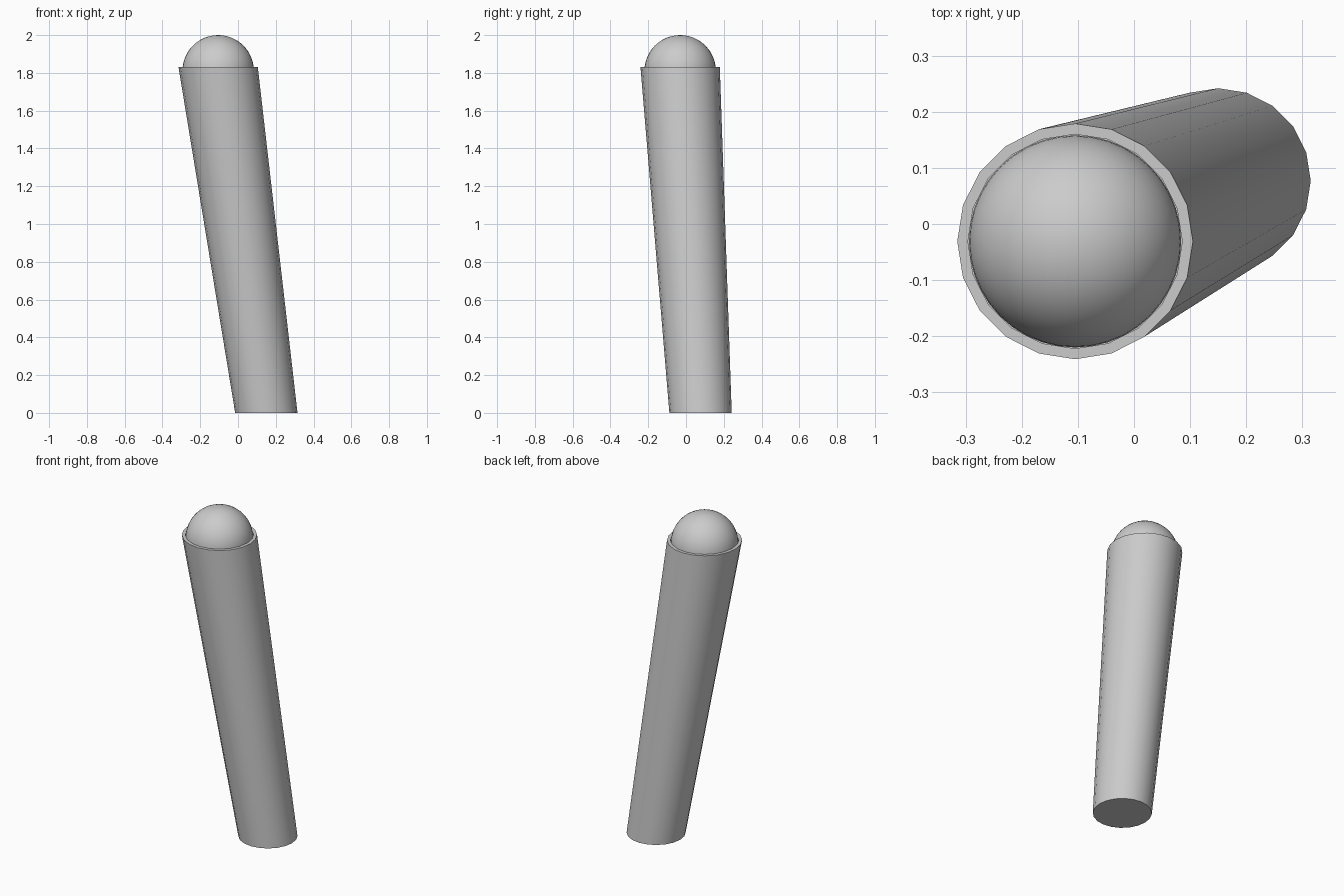
import bpy, bmesh, math

if "Cube" in bpy.data.objects:
    bpy.data.objects.remove(bpy.data.objects["Cube"])

SIDES = 20
BASE = (0.15, 0.077)     # centre of the foot
TOP = (-0.105, -0.031)   # centre of the rim
RIM_Z = 1.83


def smooth(obj):
    bpy.ops.object.select_all(action='DESELECT')
    bpy.context.view_layer.objects.active = obj
    obj.select_set(True)
    bpy.ops.object.shade_smooth_by_angle(angle=math.radians(35))


def ring(bm, centre, radius, z):
    return [bm.verts.new((centre[0] + radius * math.cos(2 * math.pi * i / SIDES),
                          centre[1] + radius * math.sin(2 * math.pi * i / SIDES), z))
            for i in range(SIDES)]


# Leaning tapered shaft with a shallow socket in its top
bm = bmesh.new()
rings = [ring(bm, BASE, 0.165, 0),
         ring(bm, TOP, 0.21, RIM_Z),
         ring(bm, TOP, 0.191, RIM_Z),
         ring(bm, TOP, 0.191, RIM_Z - 0.06)]
for low, high in zip(rings, rings[1:]):
    for i in range(SIDES):
        j = (i + 1) % SIDES
        bm.faces.new((low[i], low[j], high[j], high[i]))
bm.faces.new(rings[0][::-1])
bm.faces.new(rings[-1])
mesh = bpy.data.meshes.new("shaft")
bm.to_mesh(mesh)
bm.free()
shaft = bpy.data.objects.new("shaft", mesh)
bpy.context.collection.objects.link(shaft)
smooth(shaft)

# Ball seated in the socket
bpy.ops.mesh.primitive_uv_sphere_add(segments=40, ring_count=24, radius=0.189,
                                     location=(*TOP, 2 - 0.189))
ball = bpy.context.object
ball.name = "ball_tip"
smooth(ball)
